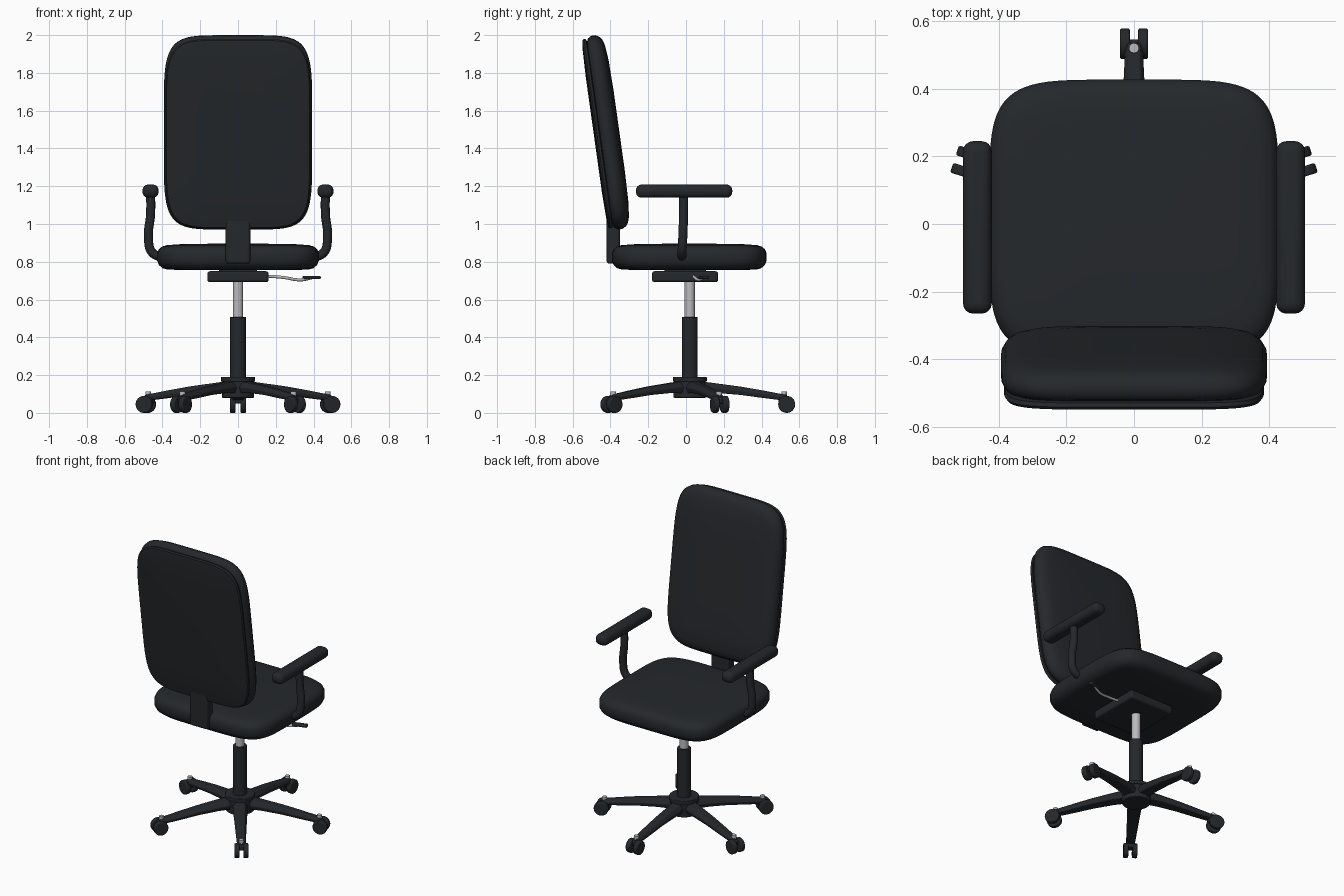
import bpy, bmesh, math
from mathutils import Matrix, Vector

if "Cube" in bpy.data.objects:
    bpy.data.objects.remove(bpy.data.objects["Cube"])

def material(name, rgb):
    m = bpy.data.materials.new(name)
    m.diffuse_color = (*rgb, 1)
    m.use_nodes = True
    m.node_tree.nodes["Principled BSDF"].inputs["Base Color"].default_value = m.diffuse_color
    return m

BLACK = material("black", (0.018, 0.021, 0.024))
METAL = material("metal", (0.5, 0.5, 0.52))
AXIS_Y = 0.02  # column and star base axis

def finish(name, bm, mat=BLACK, bevel=0, segs=3, xf=Matrix()):
    bm.transform(xf)
    bmesh.ops.recalc_face_normals(bm, faces=bm.faces)
    me = bpy.data.meshes.new(name)
    bm.to_mesh(me)
    bm.free()
    me.materials.append(mat)
    ob = bpy.data.objects.new(name, me)
    bpy.context.collection.objects.link(ob)
    if bevel:
        b = ob.modifiers.new("bevel", 'BEVEL')
        b.width, b.segments, b.limit_method = bevel, segs, 'ANGLE'
    bpy.ops.object.select_all(action='DESELECT')
    ob.select_set(True)
    bpy.context.view_layer.objects.active = ob
    bpy.ops.object.shade_smooth_by_angle(angle=math.radians(40))
    return ob

def loft(rings):
    bm = bmesh.new()
    vs = [[bm.verts.new(p) for p in r] for r in rings]
    n = len(vs[0])
    for a, b in zip(vs, vs[1:]):
        for i in range(n):
            bm.faces.new((a[i], a[(i + 1) % n], b[(i + 1) % n], b[i]))
    bm.faces.new(vs[0][::-1])
    bm.faces.new(vs[-1])
    return bm

def cushion(name, a, b, levels, power, xf):
    """Stack of rounded outlines; levels are (inset, height)."""
    rings = []
    for inset, z in levels:
        ring = []
        for i in range(80):
            t = 2 * math.pi * (i + 0.5) / 80
            c, s = math.cos(t), math.sin(t)
            ring.append((math.copysign(abs(c) ** (2 / power), c) * (a - inset),
                         math.copysign(abs(s) ** (2 / power), s) * (b - inset), z))
        rings.append(ring)
    return finish(name, loft(rings), xf=xf)

def box(name, center, size, bevel, xf=Matrix()):
    bm = bmesh.new()
    bmesh.ops.create_cube(bm, size=1)
    bm.transform(Matrix.Translation(center) @ Matrix.Diagonal((*size, 1)))
    return finish(name, bm, BLACK, bevel, 4, xf)

def cylinder(name, r, z0, z1, mat=BLACK, bevel=0, xf=Matrix()):
    bm = bmesh.new()
    bmesh.ops.create_cone(bm, cap_ends=True, segments=32, radius1=r, radius2=r, depth=z1 - z0)
    bm.transform(Matrix.Translation((0, 0, (z0 + z1) / 2)))
    return finish(name, bm, mat, bevel, 3, xf)

def tube(name, pts, r, mat):
    cu = bpy.data.curves.new(name, 'CURVE')
    cu.dimensions, cu.bevel_depth, cu.bevel_resolution = '3D', r, 5
    cu.use_fill_caps = True
    sp = cu.splines.new('BEZIER')
    sp.bezier_points.add(len(pts) - 1)
    for bp, p in zip(sp.bezier_points, pts):
        bp.co = p
        bp.handle_left_type = bp.handle_right_type = 'AUTO'
    cu.materials.append(mat)
    ob = bpy.data.objects.new(name, cu)
    bpy.context.collection.objects.link(ob)
    return ob

# Seat
cushion("seat", 0.428, 0.41,
        [(0.2, 0.757), (0.06, 0.758), (0.03, 0.765), (0.01, 0.782), (0, 0.805), (0, 0.845),
         (0.008, 0.865), (0.025, 0.88), (0.05, 0.888), (0.12, 0.893), (0.3, 0.896)],
        5, Matrix.Translation((0, 0.017, 0)))

# Backrest cushion and rear shell, leaning back
lean = math.atan(0.14)
c, s = math.cos(lean), math.sin(lean)
back = Matrix(((1, 0, 0, 0), (0, -s, c, -0.42), (0, c, s, 1.485), (0, 0, 0, 1)))
cushion("backrest_cushion", 0.393, 0.518,
        [(0.04, -0.04), (0.012, -0.03), (0, -0.01), (0, 0.012), (0.012, 0.033),
         (0.03, 0.046), (0.06, 0.055), (0.14, 0.063), (0.3, 0.067)], 5.5, back)
cushion("backrest_shell", 0.385, 0.507,
        [(0.02, -0.035), (0.004, -0.04), (0, -0.052), (0.006, -0.06), (0.04, -0.065),
         (0.2, -0.069)], 5.5, back)
box("backrest_strut", (0, -0.385, 0.935), (0.13, 0.07, 0.29), 0.015)

# Armrests
for side, sx in (("left", -1), ("right", 1)):
    box(side + "_arm_pad", (sx * 0.463, -0.01, 1.174), (0.085, 0.51, 0.07), 0.03)
    tube(side + "_arm_post", [(sx * 0.462, -0.012, 1.16), (sx * 0.463, -0.013, 1.05),
                              (sx * 0.474, -0.017, 0.93), (sx * 0.455, -0.021, 0.85),
                              (sx * 0.39, -0.022, 0.82)], 0.024, BLACK)

# Tilt mechanism and lever
box("mechanism_plate", (0, -0.005, 0.721), (0.325, 0.35, 0.058), 0.014)
box("mechanism_mount", (0, -0.005, 0.752), (0.2, 0.22, 0.03), 0.004)
tube("lever_rod", [(0.14, 0.04, 0.725), (0.24, 0.045, 0.717), (0.33, 0.07, 0.704),
                   (0.39, 0.095, 0.715)], 0.008, METAL)
box("lever_paddle", (0, 0, 0), (0.095, 0.032, 0.018), 0.007,
    Matrix.Translation((0.39, 0.095, 0.717)) @ Matrix.Rotation(0.3, 4, 'Z'))

# Gas column and hub
axis = Matrix.Translation((0, AXIS_Y, 0))
cylinder("gas_piston", 0.027, 0.45, 0.71, METAL, 0, axis)
cylinder("column_sleeve", 0.042, 0.15, 0.508, BLACK, 0.004, axis)
cylinder("hub_flange", 0.09, 0.165, 0.19, BLACK, 0.004, axis)
cylinder("hub", 0.086, 0.08, 0.166, BLACK, 0.005, axis)

# Five-star base: leg sections are (radius, bottom, top, half width)
SECTIONS = [(0.05, 0.105, 0.168, 0.046), (0.15, 0.105, 0.155, 0.044), (0.27, 0.095, 0.139, 0.038),
            (0.38, 0.08, 0.12, 0.033), (0.46, 0.07, 0.105, 0.029), (0.515, 0.065, 0.095, 0.026)]
for k in range(5):
    spin = axis @ Matrix.Rotation(math.radians(90 + 72 * k), 4, 'Z')
    rings = [[(r, -w * 0.8, lo), (r, w * 0.8, lo), (r, w, (lo + hi) / 2), (r, w * 0.6, hi),
              (r, -w * 0.6, hi), (r, -w, (lo + hi) / 2)] for r, lo, hi, w in SECTIONS]
    finish(f"base_leg_{k}", loft(rings), BLACK, 0.004, 2, spin)
    at = spin @ Matrix.Translation((0.5, 0, 0))
    cylinder(f"caster_pin_{k}", 0.015, 0.06, 0.114, METAL, 0.002, at)
    box(f"caster_hood_{k}", (-0.002, 0, 0.067), (0.055, 0.06, 0.036), 0.01, at)
    for j, off in enumerate((-0.027, 0.027)):
        wheel = at @ Matrix.Translation((0.013, off, 0.045)) @ Matrix.Rotation(math.pi / 2, 4, 'X')
        cylinder(f"caster_wheel_{k}_{j}", 0.045, -0.015, 0.015, BLACK, 0.006, wheel)
